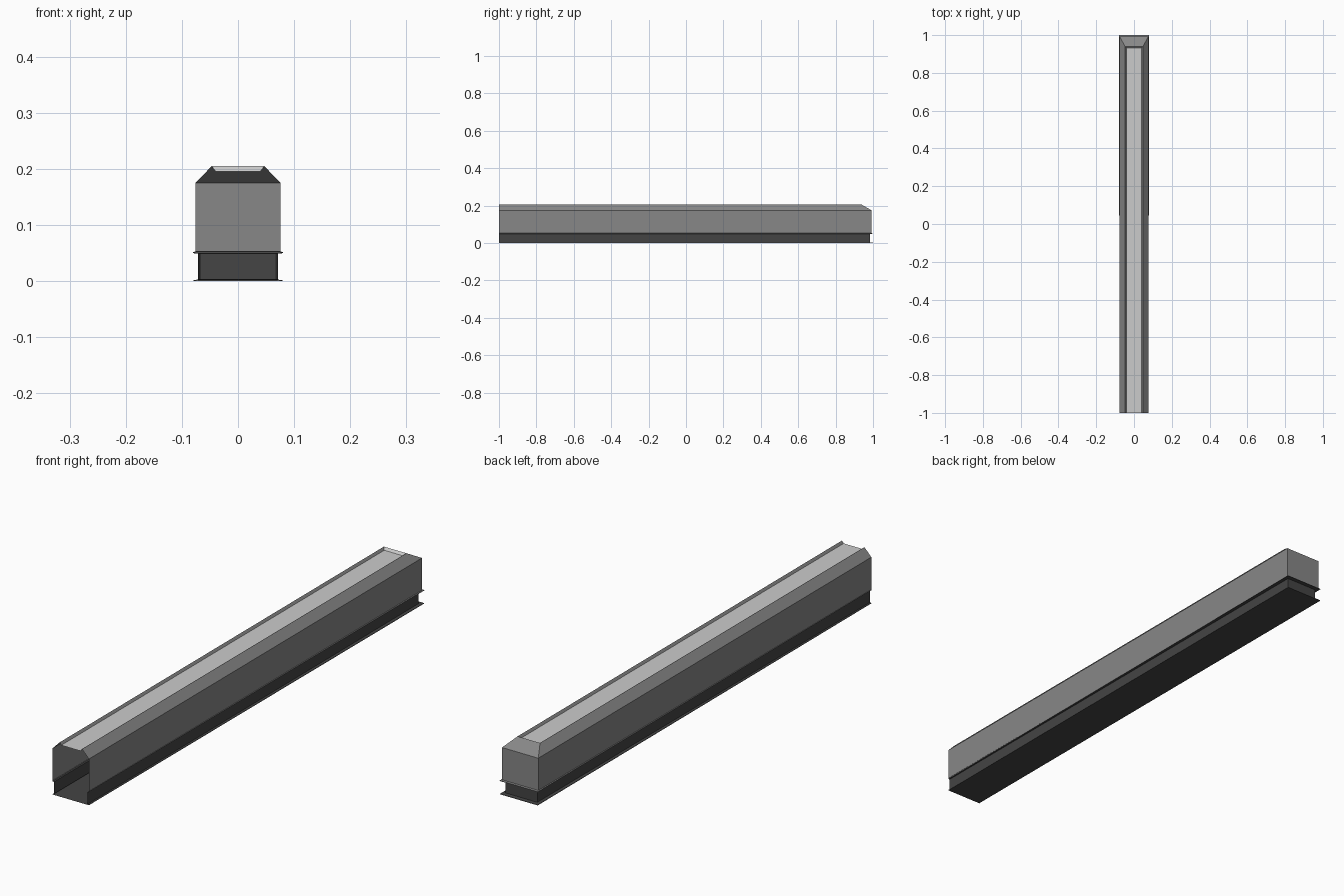
import bpy, bmesh

if "Cube" in bpy.data.objects:
    bpy.data.objects.remove(bpy.data.objects["Cube"])

# Levels from the floor up: height, half width at front, half width at back, back y
LEVELS = [
    (0.000, 0.076, 0.079, 1.000),   # bottom lip
    (0.002, 0.076, 0.079, 1.000),
    (0.003, 0.071, 0.067, 0.985),   # recessed groove
    (0.049, 0.071, 0.067, 0.985),
    (0.050, 0.076, 0.080, 1.000),   # upper lip
    (0.052, 0.076, 0.080, 1.000),
    (0.053, 0.076, 0.076, 0.992),   # body wall
    (0.175, 0.076, 0.076, 0.992),
    (0.205, 0.047, 0.047, 0.940),   # chamfer up to the top rim
]
FRONT = -1.0
BODY, DARK, LIGHT = 0, 1, 2
GREYS = [("body_grey", 0.245), ("groove_dark", 0.058), ("panel_light", 0.55)]

bm = bmesh.new()


def ring(z, wf, wb, yb):
    """U-shaped path: right front, right back, left back, left front."""
    pts = [(wf, FRONT), (wb, yb), (-wb, yb), (-wf, FRONT)]
    return [bm.verts.new((x, y, z)) for x, y in pts]


def face(verts, mat):
    bm.faces.new(verts).material_index = mat


def bridge(a, b, mats):
    for i, mat in enumerate(mats):
        face((a[i], a[i + 1], b[i + 1], b[i]), mat)


# Shell, open at the front, with a dark groove
rings = [ring(*level) for level in LEVELS]
for i, (a, b) in enumerate(zip(rings, rings[1:])):
    bridge(a, b, [DARK if i in (1, 2, 3) else BODY] * 3)

# Floor
face(rings[0][::-1], DARK)

# Sunken top panel with sloped border, open towards the front
panel = ring(0.196, 0.040, 0.040, 0.932)
bridge(rings[-1], panel, [BODY, LIGHT, BODY])
face(panel, LIGHT)

mesh = bpy.data.meshes.new("beam_cover")
bm.to_mesh(mesh)
bm.free()
for name, g in GREYS:
    mat = bpy.data.materials.new(name)
    mat.diffuse_color = (g, g, g, 1)
    mat.use_nodes = True
    mat.node_tree.nodes["Principled BSDF"].inputs["Base Color"].default_value = mat.diffuse_color
    mesh.materials.append(mat)
beam = bpy.data.objects.new("beam_cover", mesh)
bpy.context.collection.objects.link(beam)
